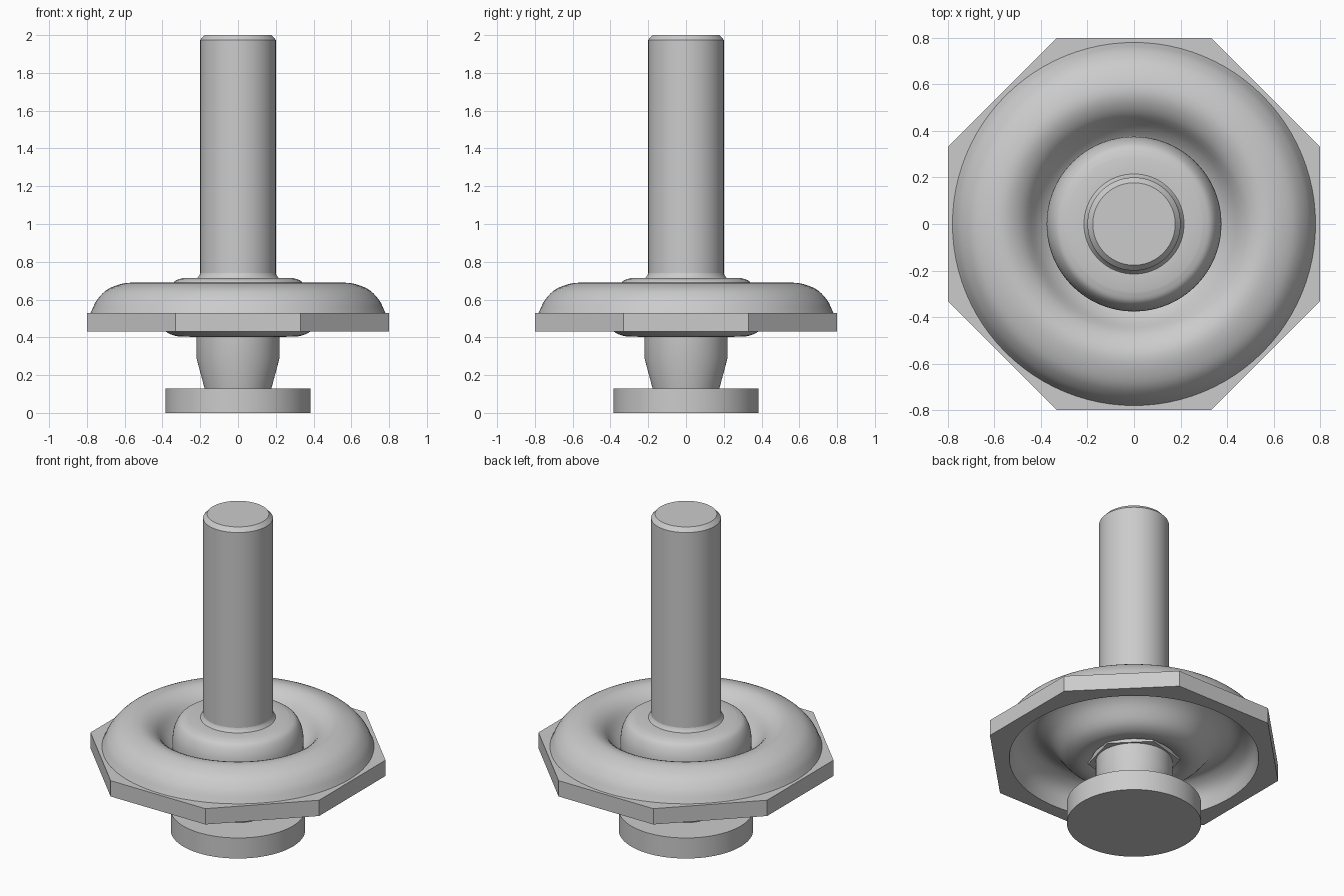
import bpy, bmesh
from math import pi, cos, sin, radians
from mathutils import Vector

if "Cube" in bpy.data.objects:
    bpy.data.objects.remove(bpy.data.objects["Cube"])

GREY = (0.6, 0.6, 0.6, 1)
mat = bpy.data.materials.new("plain grey")
mat.use_nodes = True
mat.diffuse_color = GREY
mat.node_tree.nodes["Principled BSDF"].inputs["Base Color"].default_value = GREY


def smooth_path(points, steps=4):
    """Rounded path through the given points."""
    pts = [Vector(p) for p in points]
    pts = [2 * pts[0] - pts[1]] + pts + [2 * pts[-1] - pts[-2]]
    path = []
    for a, b, c, d in zip(pts, pts[1:], pts[2:], pts[3:]):
        for i in range(steps):
            t = i / steps
            path.append((2 * b + (c - a) * t + (2 * a - 5 * b + 4 * c - d) * t * t
                         + (3 * b - a - 3 * c + d) * t ** 3) / 2)
    return path + [pts[-2]]


def octagon(angle):
    """Distance to a unit octagon's side along an angle."""
    return 1 / cos((angle + pi / 8) % (pi / 4) - pi / 8)


def lathe(name, profile, closed=False, sides=96, turn=0, outline=None):
    """Turn an (r, z) profile round z; outline reshapes radii of 0.8."""
    bm = bmesh.new()
    rings = []
    for r, z in profile:
        ring = []
        for i in range(sides):
            a = 2 * pi * i / sides + turn
            k = r * outline(a) if outline and r == 0.8 else r
            ring.append(bm.verts.new((k * cos(a), k * sin(a), z)))
        rings.append(ring)
    pairs = list(zip(rings, rings[1:]))
    if closed:
        pairs.append((rings[-1], rings[0]))
    else:
        bm.faces.new(rings[0])
        bm.faces.new(rings[-1])
    for low, high in pairs:
        for i in range(sides):
            j = (i + 1) % sides
            bm.faces.new((low[i], low[j], high[j], high[i]))
    bmesh.ops.recalc_face_normals(bm, faces=bm.faces)
    mesh = bpy.data.meshes.new(name)
    bm.to_mesh(mesh)
    bm.free()
    mesh.materials.append(mat)
    obj = bpy.data.objects.new(name, mesh)
    bpy.context.collection.objects.link(obj)
    bpy.ops.object.select_all(action="DESELECT")
    obj.select_set(True)
    bpy.context.view_layer.objects.active = obj
    bpy.ops.object.shade_smooth_by_angle(angle=radians(28))
    return obj


# Foot disc and tapered neck
lathe("foot_disc", [(0.385, 0), (0.385, 0.13)])
lathe("neck", [(0.175, 0.12), (0.177, 0.13), (0.22, 0.29), (0.22, 0.46)])

# Six-sided seat around the neck
lathe("neck_seat", [(0.265, 0.403), (0.265, 0.46)], sides=6, turn=radians(15))

# Octagonal flange with a round opening
lathe("flange", [(0.715, 0.43), (0.8, 0.43), (0.8, 0.53), (0.715, 0.53)],
      closed=True, outline=octagon)

# Flexible ring: a domed roll dipping to a low centre, hollow underneath
upper = smooth_path([(0.78, 0.53), (0.745, 0.6), (0.68, 0.66), (0.57, 0.689),
                     (0.48, 0.65), (0.41, 0.56), (0.34, 0.51), (0.24, 0.505)])
lower = smooth_path([(0.24, 0.42), (0.29, 0.406), (0.34, 0.41), (0.4, 0.445), (0.48, 0.54),
                     (0.57, 0.588), (0.64, 0.57), (0.69, 0.52), (0.715, 0.43)])
lathe("flexible_ring", upper + lower + [(0.72, 0.53)], closed=True)

# Rounded collar and the stem with its chamfered end
collar = smooth_path([(0.375, 0.5), (0.375, 0.59), (0.363, 0.65), (0.335, 0.697), (0.29, 0.715)])
lathe("collar", collar + [(0.215, 0.715), (0.203, 0.73), (0.2, 0.74)])
lathe("stem", [(0.2, 0.7), (0.2, 1.975), (0.177, 2)])
